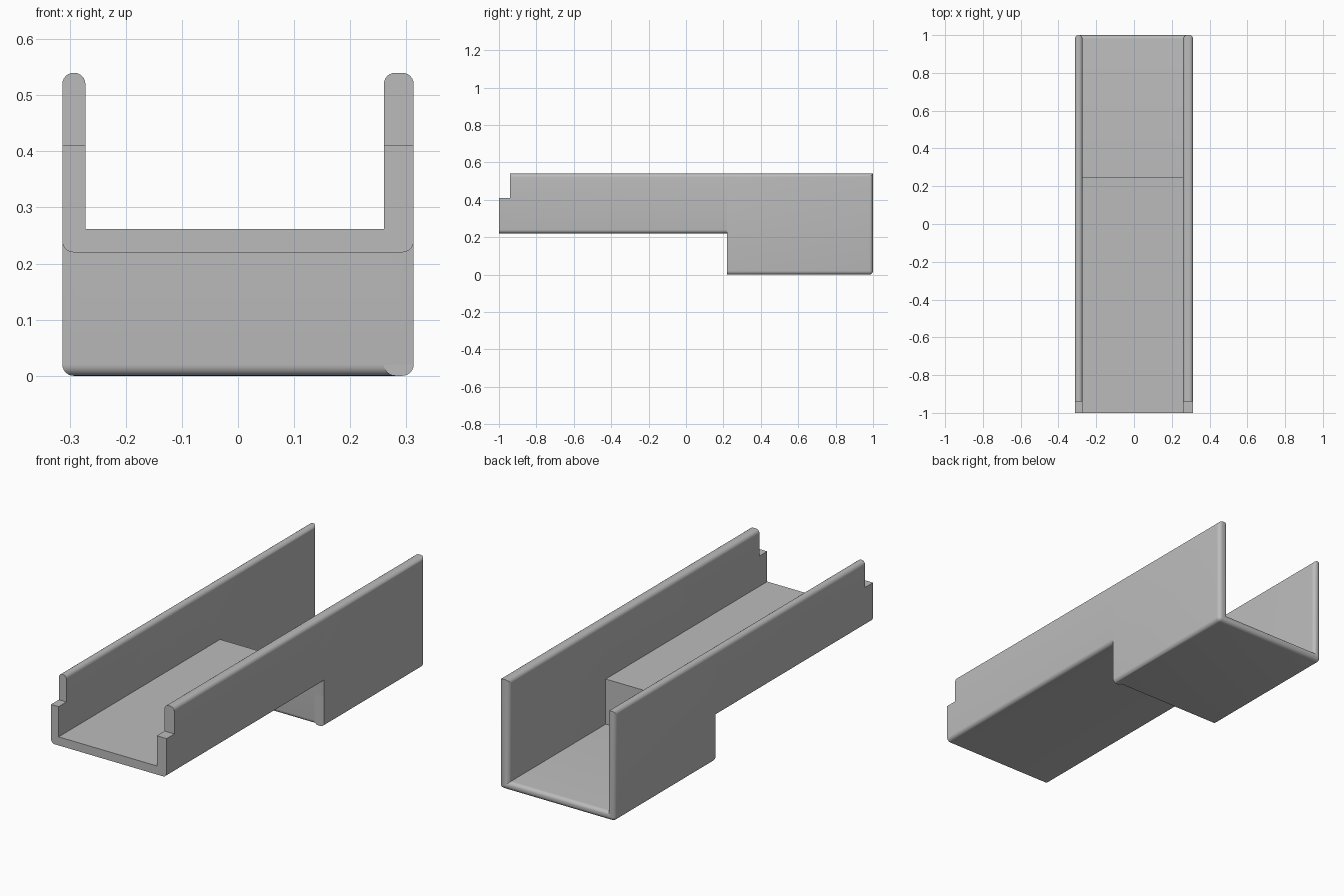
import bpy
import bmesh

cube = bpy.data.objects.get("Cube")
if cube:
    bpy.data.objects.remove(cube, do_unlink=True)

# Main dimensions
HALF, LEFT_IN, RIGHT_IN = 0.313, 0.26, -0.272
TOP, LEDGE, FLOOR, UNDER, LOW_FLOOR = 0.54, 0.41, 0.262, 0.22, 0.041
STEP, STEP_IN, NOTCH = 0.22, 0.25, -0.94
RADIUS = 0.02

grey = bpy.data.materials.new("plain grey")
grey.use_nodes = True
colour = (0.5, 0.5, 0.5, 1)
grey.diffuse_color = colour
grey.node_tree.nodes["Principled BSDF"].inputs["Base Color"].default_value = colour


def near(a, b):
    return abs(a - b) < 0.001


def prism(name, profile, x0, x1):
    """Extrude a side profile of (y, z) points from x0 to x1."""
    bm = bmesh.new()
    face = bm.faces.new([bm.verts.new((x0, y, z)) for y, z in profile])
    grown = bmesh.ops.extrude_face_region(bm, geom=[face])["geom"]
    verts = [v for v in grown if isinstance(v, bmesh.types.BMVert)]
    bmesh.ops.translate(bm, verts=verts, vec=(x1 - x0, 0, 0))
    bmesh.ops.recalc_face_normals(bm, faces=bm.faces)
    mesh = bpy.data.meshes.new(name)
    bm.to_mesh(mesh)
    bm.free()
    mesh.materials.append(grey)
    obj = bpy.data.objects.new(name, mesh)
    bpy.context.collection.objects.link(obj)
    return obj


def activate(obj):
    bpy.ops.object.select_all(action="DESELECT")
    obj.select_set(True)
    bpy.context.view_layer.objects.active = obj


def hollow(obj, profile):
    """Cut the open channel between the two side walls."""
    cutter = prism("channel_cutter", profile, RIGHT_IN, LEFT_IN)
    cutter.hide_render = True
    mod = obj.modifiers.new("channel", "BOOLEAN")
    mod.operation, mod.solver, mod.object = "DIFFERENCE", "EXACT", cutter
    activate(obj)
    bpy.ops.object.modifier_apply(modifier=mod.name)
    bpy.data.objects.remove(cutter, do_unlink=True)


def round_edges(obj, rule):
    """Round the edges chosen by a rule on midpoint and main axis."""
    bm = bmesh.new()
    bm.from_mesh(obj.data)
    bmesh.ops.dissolve_limit(bm, angle_limit=0.01, verts=bm.verts, edges=bm.edges)
    chosen = []
    for e in bm.edges:
        a, b = (v.co for v in e.verts)
        d = b - a
        axis = max(range(3), key=lambda i: abs(d[i]))
        if rule((a + b) / 2, axis):
            chosen.append(e)
    bmesh.ops.bevel(bm, geom=chosen, offset=RADIUS, segments=6, profile=0.5,
                    affect="EDGES", clamp_overlap=False)
    bm.to_mesh(obj.data)
    bm.free()
    activate(obj)
    bpy.ops.object.shade_smooth_by_angle()


def lengthwise(m, axis, bottom):
    rim = near(m.z, TOP)
    outer_base = near(m.z, bottom) and near(abs(m.x), HALF)
    return axis == 1 and (rim or outer_base)


# Front tray with notched wall ends
tray = prism("front_tray", [(-1, UNDER), (STEP, UNDER), (STEP, TOP), (NOTCH, TOP),
                            (NOTCH, LEDGE), (-1, LEDGE)], -HALF, HALF)
hollow(tray, [(-1.1, FLOOR), (0.4, FLOOR), (0.4, 0.7), (-1.1, 0.7)])
round_edges(tray, lambda m, axis: lengthwise(m, axis, UNDER))

# Deep rear section, open at the back, with a step wall in front
rear = prism("rear_section", [(STEP, 0), (1, 0), (1, TOP), (STEP, TOP)], -HALF, HALF)
hollow(rear, [(0.1, FLOOR), (STEP_IN, FLOOR), (STEP_IN, LOW_FLOOR),
              (1.1, LOW_FLOOR), (1.1, 0.7), (0.1, 0.7)])
round_edges(rear, lambda m, axis: lengthwise(m, axis, 0)
            or (near(m.y, 1) and not near(m.z, TOP))
            or (axis == 0 and near(m.y, STEP) and near(m.z, 0)))

# Square front end of the left wall below the tray
corner = prism("left_wall_corner", [(STEP, 0), (0.3, 0), (0.3, 0.15), (STEP, 0.15)],
               LEFT_IN, HALF)
round_edges(corner, lambda m, axis: axis == 1 and near(m.z, 0))
